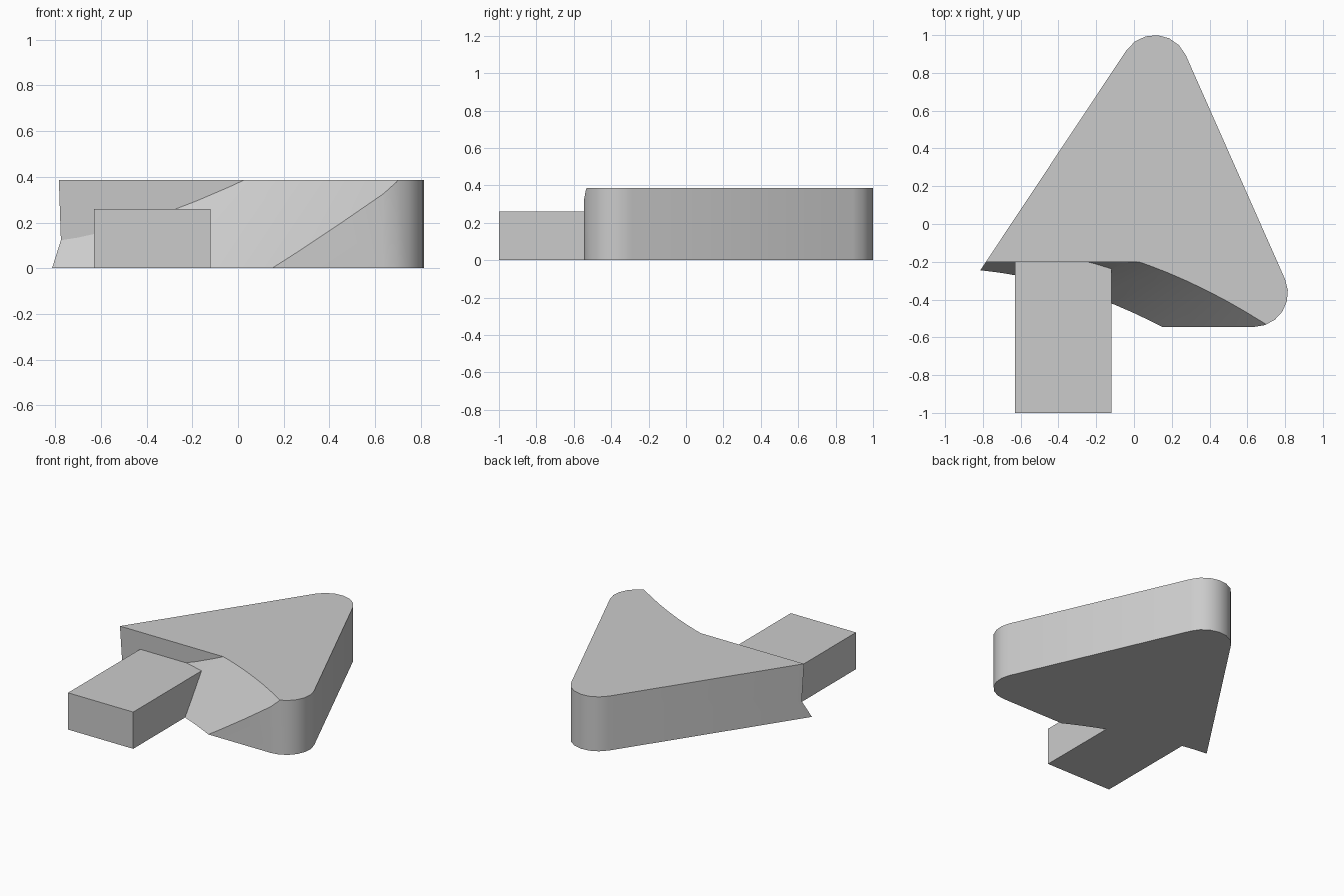
import bpy
import bmesh
from math import cos, sin, radians

cube = bpy.data.objects.get("Cube")
if cube:
    bpy.data.objects.remove(cube, do_unlink=True)

HEIGHT = 0.385

grey = bpy.data.materials.new("plain grey")
grey.use_nodes = True
colour = (0.6, 0.6, 0.6, 1)
grey.diffuse_color = colour
grey.node_tree.nodes["Principled BSDF"].inputs["Base Color"].default_value = colour


def loft(name, bottom, top, z0, z1):
    """Closed solid between two matching outlines at two heights."""
    bm = bmesh.new()
    low = [bm.verts.new((x, y, z0)) for x, y in bottom]
    high = [bm.verts.new((x, y, z1)) for x, y in top]
    bm.faces.new(low)
    bm.faces.new(high)
    for i in range(len(low)):
        j = (i + 1) % len(low)
        bm.faces.new((low[i], low[j], high[j], high[i]))
    bmesh.ops.recalc_face_normals(bm, faces=bm.faces)
    mesh = bpy.data.meshes.new(name)
    bm.to_mesh(mesh)
    bm.free()
    mesh.materials.append(grey)
    obj = bpy.data.objects.new(name, mesh)
    bpy.context.collection.objects.link(obj)
    return obj


def combine(target, helper, operation):
    """Apply a boolean and remove the helper."""
    helper.hide_render = True
    mod = target.modifiers.new(operation, "BOOLEAN")
    mod.operation, mod.solver, mod.object = operation, "EXACT", helper
    bpy.context.view_layer.objects.active = target
    bpy.ops.object.modifier_apply(modifier=mod.name)
    bpy.data.objects.remove(helper, do_unlink=True)


def arc(cx, cy, r, start, end, steps=6):
    angles = [radians(start + (end - start) * i / steps) for i in range(steps + 1)]
    return [(cx + r * cos(a), cy + r * sin(a)) for a in angles]


# Triangular head with two rounded corners
outline = arc(0.11, 0.82, 0.18, 146.4, 24) + arc(0.635, -0.365, 0.18, 24, -90)
outline.append((-1.013, -0.545))
head = loft("arrow_head", outline, outline, 0, HEIGHT)


# Scooped front: a curved sheet that leans back as it rises
def scoop_line(x):
    return -0.42 - 0.463 * (x + 0.12) - 0.2185 * (x + 0.12) * (x - 0.15)


def scoop_outline(z):
    xs = [-1.6 + 0.1 * i for i in range(29)]
    points = [(x, scoop_line(x)) for x in xs] + [(1.2, -3), (-1.6, -3)]
    return [(x + 0.73 * z, y + 0.44 * z) for x, y in points]


def wall_outline(z):
    y = -0.2 + 0.05 * (HEIGHT - z)
    return [(-4, y), (4, y), (4, -5), (-4, -5)]


scoop = loft("scoop_cutter", scoop_outline(-0.2), scoop_outline(0.6), -0.2, 0.6)
wall = loft("wall_cutter", wall_outline(-0.1), wall_outline(0.5), -0.1, 0.5)
combine(scoop, wall, "INTERSECT")
combine(head, scoop, "DIFFERENCE")

# Rectangular shaft merged into the head
shaft_outline = [(-0.63, -1), (-0.12, -1), (-0.12, -0.1), (-0.63, -0.1)]
shaft = loft("shaft", shaft_outline, shaft_outline, 0, 0.26)
combine(head, shaft, "UNION")

# Smooth the rounded faces and keep the edges sharp
bpy.ops.object.select_all(action="DESELECT")
head.select_set(True)
bpy.context.view_layer.objects.active = head
bpy.ops.object.shade_smooth_by_angle(angle=radians(24))
